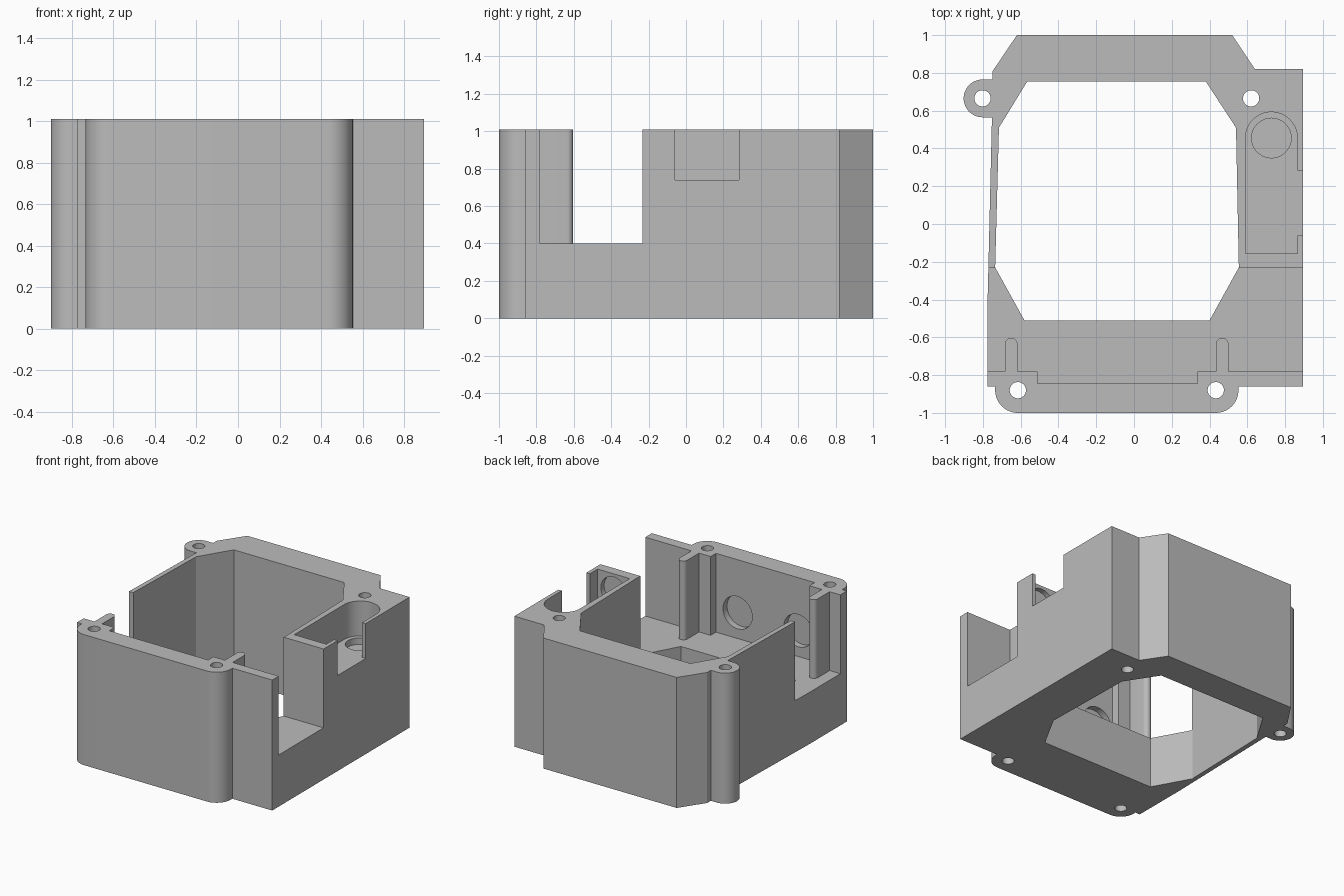
import bpy, bmesh
from math import sin, cos, radians, pi
from mathutils import Matrix

old = bpy.data.objects.get("Cube")
if old:
    bpy.data.objects.remove(old)

HEIGHT, FLOOR, LEDGE = 1.01, 0.4, 0.74

grey = bpy.data.materials.new("plain grey")
grey.use_nodes = True
grey.diffuse_color = (0.5, 0.5, 0.5, 1)
grey.node_tree.nodes["Principled BSDF"].inputs["Base Color"].default_value = (0.5, 0.5, 0.5, 1)


def arc(cx, cy, r, start, end, steps=16):
    """Points along an arc, angles in degrees."""
    angles = [radians(start + (end - start) * i / steps) for i in range(steps + 1)]
    return [(cx + r * cos(a), cy + r * sin(a)) for a in angles]


def prism(name, outline, z0, z1):
    """Upright solid with the given outline."""
    bm = bmesh.new()
    face = bm.faces.new([bm.verts.new((x, y, z0)) for x, y in outline])
    top = bmesh.ops.extrude_face_region(bm, geom=[face])["geom"]
    verts = [v for v in top if isinstance(v, bmesh.types.BMVert)]
    bmesh.ops.translate(bm, verts=verts, vec=(0, 0, z1 - z0))
    bmesh.ops.recalc_face_normals(bm, faces=bm.faces)
    return add_object(name, bm)


def cylinder(name, x, y, z, r, depth, along_y=False):
    """Round cutter centred on a point."""
    bm = bmesh.new()
    turn = Matrix.Rotation(pi / 2, 4, "X") if along_y else Matrix()
    bmesh.ops.create_cone(bm, cap_ends=True, segments=48, radius1=r, radius2=r,
                          depth=depth, matrix=Matrix.Translation((x, y, z)) @ turn)
    return add_object(name, bm)


def add_object(name, bm):
    mesh = bpy.data.meshes.new(name)
    bm.to_mesh(mesh)
    bm.free()
    mesh.materials.append(grey)
    obj = bpy.data.objects.new(name, mesh)
    bpy.context.collection.objects.link(obj)
    return obj


# Outer body with rounded screw bosses
outline = [(-0.62, 1), (0.52, 1), (0.64, 0.82), (0.895, 0.82), (0.895, -0.86), (0.553, -0.86)]
outline += arc(0.433, -0.88, 0.12, 0, -90)
outline += arc(-0.615, -0.88, 0.12, -90, -180)
outline += [(-0.735, -0.86), (-0.775, -0.86), (-0.775, -0.4), (-0.752, 0.565)]
outline += arc(-0.802, 0.665, 0.1, 270, 90, 24)
outline += [(-0.748, 0.765), (-0.748, 0.81)]
body = prism("housing", outline, 0, HEIGHT)

# Central opening
opening = [(-0.565, 0.755), (0.38, 0.755), (0.54, 0.51), (0.555, -0.23),
           (0.4, -0.51), (-0.58, -0.51), (-0.735, -0.23), (-0.715, 0.51)]
cutters = [prism("central_opening", opening, -1, 2)]

# Front bay, open at both sides, leaving two round-nosed ribs on the front wall
def rib(x):
    return [(x - 0.033, -0.78)] + arc(x, -0.636, 0.033, 180, 0, 12) + [(x + 0.033, -0.78)]

bay = [(-1.2, -0.232), (-1.2, -0.78)] + rib(-0.65)
bay += [(-0.51, -0.78), (-0.51, -0.845), (0.335, -0.845), (0.335, -0.78)]
bay += rib(0.467) + [(1.2, -0.78), (1.2, -0.232)]
cutters.append(prism("front_bay", bay, FLOOR, 2))

# Side pocket with a round end, and the notch in its outer wall
pocket = [(0.59, -0.155), (0.865, -0.155)] + arc(0.7275, 0.455, 0.1375, 0, 180, 32)
cutters.append(prism("side_pocket", pocket, LEDGE, 2))
notch = [(0.8, -0.06), (1.2, -0.06), (1.2, 0.283), (0.8, 0.283)]
cutters.append(prism("pocket_notch", notch, LEDGE, 2))

# Shallow round recesses in the pocket and the front wall
cutters.append(cylinder("pocket_floor_recess", 0.7275, 0.455, LEDGE, 0.105, 0.1))
cutters.append(cylinder("pocket_end_recess", 0.7275, -0.155, 0.875, 0.11, 0.08, True))
for x in (0.15, -0.37):
    cutters.append(cylinder("front_wall_recess", x, -0.845, 0.6, 0.125, 0.1, True))

# Screw holes
for x, y in ((-0.802, 0.665), (0.62, 0.665), (-0.615, -0.88), (0.433, -0.88)):
    cutters.append(cylinder("screw_hole", x, y, 0.5, 0.043, 3))

for cutter in cutters:
    cutter.hide_render = True
    cut = body.modifiers.new(cutter.name, "BOOLEAN")
    cut.operation, cut.solver, cut.object = "DIFFERENCE", "EXACT", cutter

# Bake the cuts and drop the cutters
bpy.context.view_layer.update()
graph = bpy.context.evaluated_depsgraph_get()
finished = bpy.data.meshes.new_from_object(body.evaluated_get(graph))
body.modifiers.clear()
body.data = finished
for cutter in cutters:
    bpy.data.objects.remove(cutter)

# Smooth curved walls, crisp corners
bpy.ops.object.select_all(action="DESELECT")
body.select_set(True)
bpy.context.view_layer.objects.active = body
bpy.ops.object.shade_smooth_by_angle(angle=radians(25))
